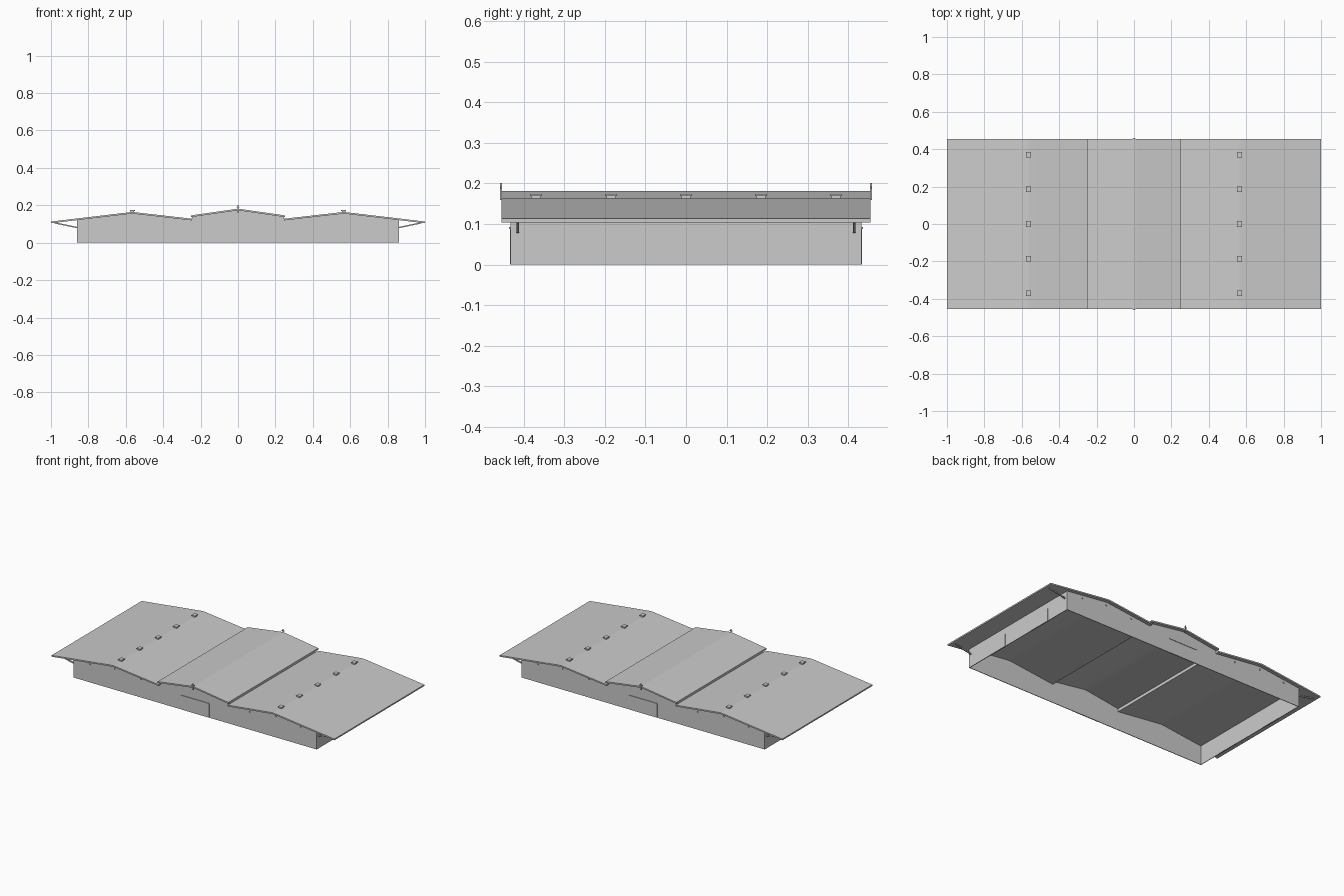
import bpy
import bmesh
from math import atan2, hypot
from mathutils import Matrix, Vector

cube = bpy.data.objects.get("Cube")
if cube:
    bpy.data.objects.remove(cube, do_unlink=True)

WALL_X, WALL_Y, ROOF_Y = 0.86, 0.433, 0.455
THICK = 0.004
RIDGE, STEP = 0.565, 0.25


def material(name, value):
    m = bpy.data.materials.new(name)
    m.use_nodes = True
    color = (value, value, value, 1)
    m.diffuse_color = color
    m.node_tree.nodes["Principled BSDF"].inputs["Base Color"].default_value = color
    return m


grey = material("light grey", 0.6)


def finish(name, bm):
    bmesh.ops.recalc_face_normals(bm, faces=bm.faces)
    mesh = bpy.data.meshes.new(name)
    bm.to_mesh(mesh)
    bm.free()
    mesh.materials.append(grey)
    obj = bpy.data.objects.new(name, mesh)
    bpy.context.collection.objects.link(obj)
    return obj


def box(name, center, size, tilt=0):
    bm = bmesh.new()
    bmesh.ops.create_cube(bm, size=1)
    turn = Matrix.Rotation(tilt, 4, 'Y')
    bm.transform(Matrix.Translation(center) @ turn @ Matrix.Diagonal((*size, 1)))
    return finish(name, bm)


def extrude_profile(name, points, y0, y1):
    """Extrude an x-z outline along y."""
    bm = bmesh.new()
    face = bm.faces.new([bm.verts.new((x, y0, z)) for x, z in points])
    out = bmesh.ops.extrude_face_region(bm, geom=[face])
    moved = [v for v in out["geom"] if isinstance(v, bmesh.types.BMVert)]
    bmesh.ops.translate(bm, verts=moved, vec=(0, y1 - y0, 0))
    return finish(name, bm)


def bar(name, a, b, width):
    """Square bar between two points in one x-z plane."""
    a, b = Vector(a), Vector(b)
    d = b - a
    return box(name, (a + b) / 2, (hypot(d.x, d.z), width, width), -atan2(d.z, d.x))


def sheet(name, top, thick):
    under = [(x, z - thick) for x, z in reversed(top)]
    return extrude_profile(name, top + under, -ROOF_Y, ROOF_Y)


# Roof sheets
wing = [(STEP - 0.005, 0.128), (RIDGE - 0.03, 0.161), (RIDGE, 0.164),
        (RIDGE + 0.03, 0.161), (1.0, 0.113)]
middle = [(-STEP, 0.146), (-0.02, 0.179), (0, 0.181), (0.02, 0.179), (STEP, 0.146)]
sheet("middle_roof", middle, 0.009)
for side, s in (("left", 1), ("right", -1)):
    sheet(side + "_roof", [(s * x, z) for x, z in wing], 0.009)

# Gable walls follow the underside of the roof
half = [(0, 0.173), (0.02, 0.172), (STEP - 0.006, 0.139), (STEP - 0.004, 0.121),
        (RIDGE - 0.03, 0.154), (RIDGE, 0.157), (RIDGE + 0.03, 0.154),
        (WALL_X, 0.123), (WALL_X, 0)]
gable = [(-x, z) for x, z in reversed(half[1:])] + half
for side, s in (("front", -1), ("back", 1)):
    extrude_profile(side + "_wall", gable, s * WALL_Y, s * (WALL_Y - THICK))
    y = s * (WALL_Y - THICK / 2)
    box(side + "_door", (0, y, 0.045), (0.2, THICK + 0.002, 0.09))
    box(side + "_door_rail", (0, s * WALL_Y, 0.09), (0.2, 0.008, 0.004))
    # Small wall lamps
    for x, z in ((0.385, 0.115), (0.57, 0.135), (0.745, 0.115)):
        for m in (-1, 1):
            box(side + "_lamp", (m * x, s * WALL_Y, z), (0.008, 0.008, 0.008))
    # Ridge finial
    y = s * (ROOF_Y + 0.001)
    box(side + "_finial_post", (0, y, 0.18), (0.005, 0.005, 0.042))
    box(side + "_finial_cross", (0, y, 0.19), (0.018, 0.004, 0.004))

# End walls, doors, step walls, braces and vents
for side, s in (("left", 1), ("right", -1)):
    x = s * (WALL_X - THICK / 2)
    box(side + "_end_wall", (x, 0, 0.061), (THICK, 2 * WALL_Y, 0.122))
    box(side + "_step_wall", (s * (STEP - 0.006), 0, 0.13), (THICK, 2 * WALL_Y, 0.022))
    for m in (-1, 1):
        box(side + "_end_door", (x, m * 0.188, 0.04), (THICK + 0.003, 0.15, 0.08))
        y = m * 0.415
        bar(side + "_brace", (s * WALL_X, y, 0.081), (s * 0.98, y, 0.106), 0.007)
    for i in range(-2, 3):
        y = i * 0.185
        box(side + "_vent_body", (s * RIDGE, y, 0.166), (0.018, 0.022, 0.01))
        box(side + "_vent_cap", (s * RIDGE, y, 0.172), (0.026, 0.03, 0.005))
